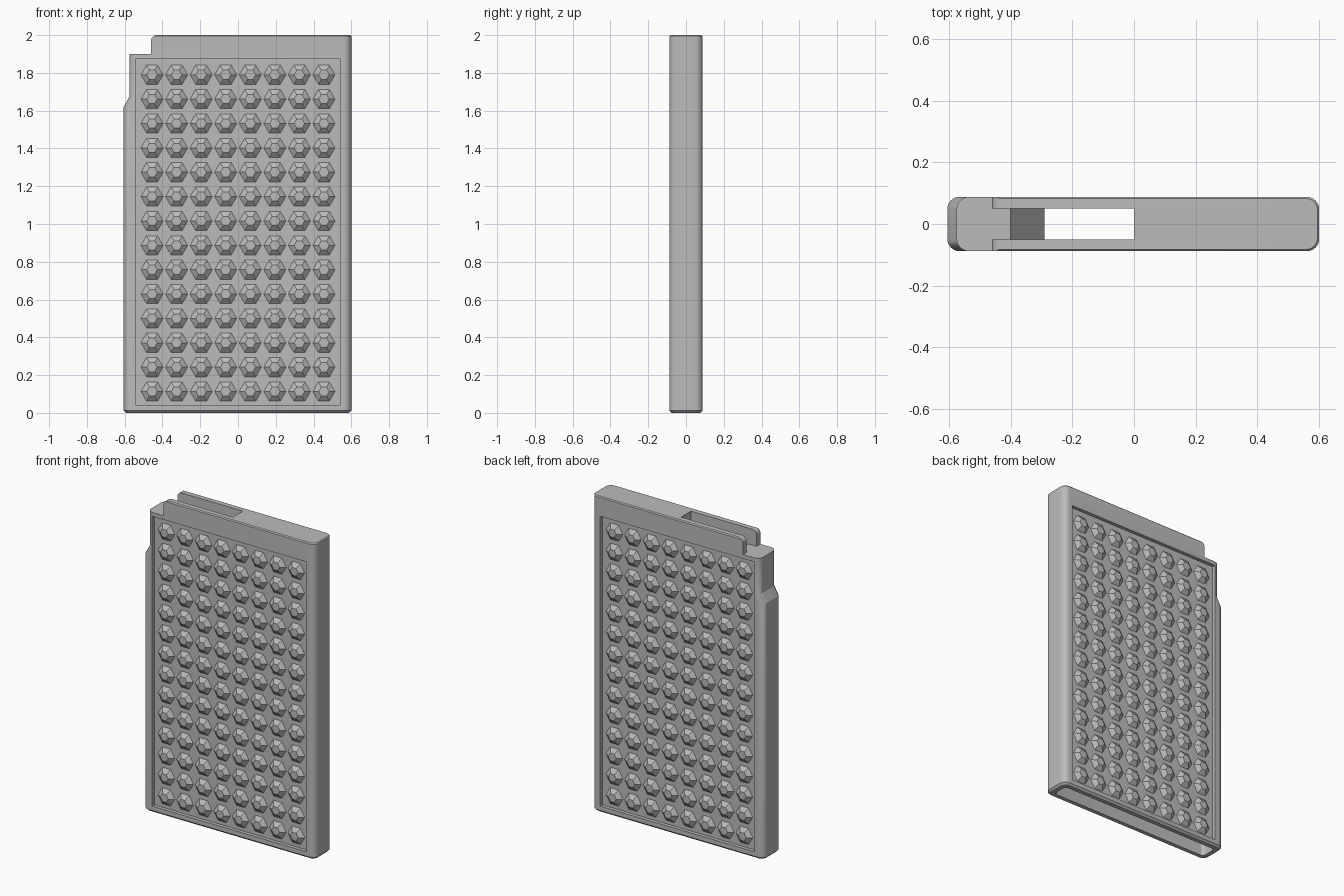
import bpy, bmesh, math

if "Cube" in bpy.data.objects:
    bpy.data.objects.remove(bpy.data.objects["Cube"])

grey = bpy.data.materials.new("plain_grey")
grey.diffuse_color = (0.5, 0.5, 0.5, 1)
grey.use_nodes = True
grey.node_tree.nodes["Principled BSDF"].inputs["Base Color"].default_value = grey.diffuse_color


def make_object(name, bm):
    bmesh.ops.recalc_face_normals(bm, faces=bm.faces)
    mesh = bpy.data.meshes.new(name)
    bm.to_mesh(mesh)
    bm.free()
    mesh.materials.append(grey)
    obj = bpy.data.objects.new(name, mesh)
    bpy.context.collection.objects.link(obj)
    return obj


def rounded_rect(x0, x1, hy, r, steps=6):
    """Rounded rectangle outline, counter-clockwise."""
    pts = []
    corners = ((x1 - r, hy - r), (x0 + r, hy - r), (x0 + r, r - hy), (x1 - r, r - hy))
    for i, (cx, cy) in enumerate(corners):
        for k in range(steps + 1):
            a = math.pi / 2 * (i + k / steps)
            pts.append((cx + r * math.cos(a), cy + r * math.sin(a)))
    return pts


def loft(name, sections):
    """Capped loft through (z, x0, x1, half depth, corner radius) sections."""
    bm = bmesh.new()
    rings = [[bm.verts.new((x, y, z)) for x, y in rounded_rect(x0, x1, hy, r)]
             for z, x0, x1, hy, r in sections]
    n = len(rings[0])
    for a, b in zip(rings, rings[1:]):
        for i in range(n):
            j = (i + 1) % n
            bm.faces.new((a[i], a[j], b[j], b[i]))
    bm.faces.new(rings[0])
    bm.faces.new(rings[-1])
    return make_object(name, bm)


def prism(name, profile, y0, y1):
    """XZ profile extruded along y."""
    bm = bmesh.new()
    a = [bm.verts.new((x, y0, z)) for x, z in profile]
    b = [bm.verts.new((x, y1, z)) for x, z in profile]
    n = len(a)
    for i in range(n):
        j = (i + 1) % n
        bm.faces.new((a[i], a[j], b[j], b[i]))
    bm.faces.new(a)
    bm.faces.new(b)
    return make_object(name, bm)


def cut(target, cutter):
    mod = target.modifiers.new("cut", "BOOLEAN")
    mod.operation = "DIFFERENCE"
    mod.solver = "EXACT"
    mod.object = cutter
    bpy.context.view_layer.objects.active = target
    bpy.ops.object.modifier_apply(modifier=mod.name)
    bpy.data.objects.remove(cutter)


HY = 0.088       # half depth of the case
PANEL = 0.066    # depth of the recessed panels
R = 0.04

# Case: rounded tube with a step on its left edge and small edge chamfers
case = loft("case", [
    (0.0, -0.593, 0.588, HY - 0.012, R - 0.008),
    (0.012, -0.605, 0.6, HY, R),
    (1.62, -0.605, 0.6, HY, R),
    (1.675, -0.575, 0.6, HY, R),
    (1.994, -0.575, 0.6, HY, R),
    (2.0, -0.569, 0.594, HY - 0.006, R - 0.005),
])

# Hollow interior, open at the bottom
cut(case, loft("cavity_cutter", [
    (-0.1, -0.565, 0.56, 0.05, 0.02),
    (1.6, -0.565, 0.56, 0.05, 0.02),
    (1.75, -0.53, 0.56, 0.05, 0.02)]))

# Corner notch that leaves a rounded lip end
arc = [(-0.43 + 0.03 * math.cos(math.pi - a), 1.97 + 0.03 * math.sin(math.pi - a))
       for a in (math.pi / 2 * k / 6 for k in range(7))]
cut(case, prism("notch_cutter",
                [(-0.8, 1.9), (-0.46, 1.9)] + arc + [(-0.43, 2.1), (-0.8, 2.1)],
                -0.2, 0.2))

# Top slot with a ramp down into the interior
cut(case, prism("slot_cutter",
                [(-0.5, 1.9), (-0.4, 1.9), (-0.275, 1.73), (-0.275, 1.6),
                 (0.0, 1.6), (0.0, 2.1), (-0.5, 2.1)], -0.0495, 0.0495))

# Recessed panels on both faces
panel = [(-0.54, 0.04), (0.54, 0.04), (0.54, 1.875), (-0.54, 1.875)]
for s in (-1, 1):
    cut(case, prism("panel_cutter", panel, s * PANEL, s * 0.2))

bpy.ops.object.select_all(action="DESELECT")
case.select_set(True)
bpy.context.view_layer.objects.active = case
bpy.ops.object.shade_smooth_by_angle(angle=math.radians(25))

# Grip studs: grid of flat-topped hexagonal bumps on both panels
for s, name in ((-1, "front_studs"), (1, "back_studs")):
    bm = bmesh.new()
    for col in range(8):
        for row in range(14):
            cx, cz = -0.455 + 0.13 * col, 0.113 + 0.129 * row
            base, top = [
                [bm.verts.new((cx + r * math.cos(math.pi / 3 * k), s * y,
                               cz + r * math.sin(math.pi / 3 * k))) for k in range(6)]
                for r, y in ((0.06, PANEL - 0.001), (0.028, HY))]
            for k in range(6):
                j = (k + 1) % 6
                bm.faces.new((base[k], base[j], top[j], top[k]))
            bm.faces.new(top)
            bm.faces.new(base)
    make_object(name, bm)
